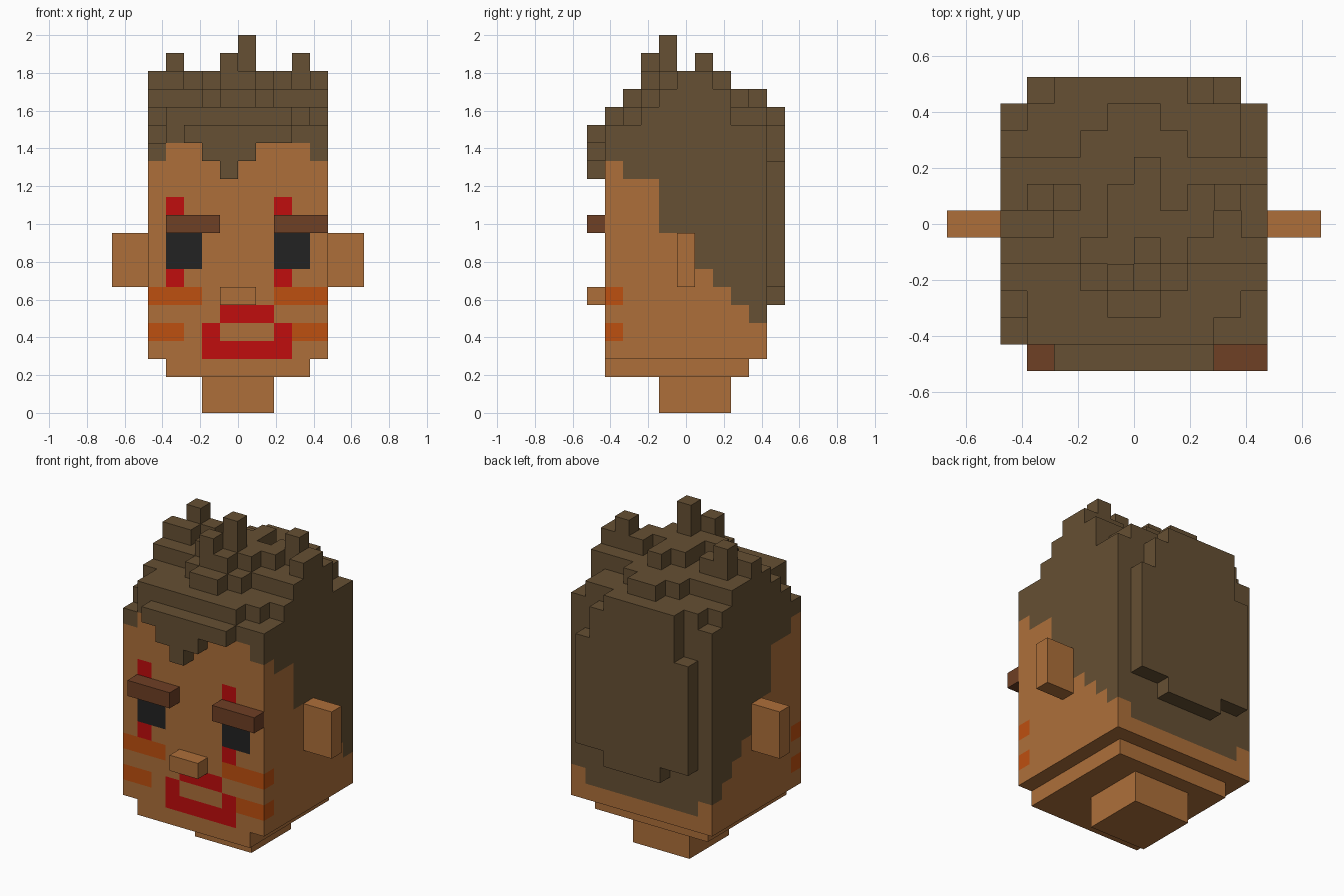
import bpy, bmesh
from mathutils import Vector

cube = bpy.data.objects.get("Cube")
if cube:
    bpy.data.objects.remove(cube, do_unlink=True)

U = 2 / 21          # size of one block
HX, HY = 5, 4.5     # half width and half depth of the head, in blocks


def material(name, r, g, b):
    m = bpy.data.materials.new(name)
    m.use_nodes = True
    m.diffuse_color = (r, g, b, 1)
    m.node_tree.nodes["Principled BSDF"].inputs["Base Color"].default_value = (r, g, b, 1)
    return m


SKIN = material("skin", .42, .159, .042)
HAIR = material("hair_brown", .133, .08, .033)
BROW = material("brow_brown", .156, .05, .018)
RED = material("paint_red", .527, .004, .004)
ORANGE = material("paint_orange", .515, .08, .005)
BLACK = material("eye_black", .016, .016, .016)
PALETTE = [SKIN, HAIR, BROW, RED, ORANGE, BLACK]


def finish(name, bm, mats):
    mesh = bpy.data.meshes.new(name)
    bm.to_mesh(mesh)
    bm.free()
    for m in mats:
        mesh.materials.append(m)
    ob = bpy.data.objects.new(name, mesh)
    bpy.context.collection.objects.link(ob)
    return ob


def box(name, mat, x, y, z):
    """Block spanning three (low, high) ranges, in block units."""
    bm = bmesh.new()
    bmesh.ops.create_cube(bm, size=1)
    for v in bm.verts:
        v.co = Vector([(r[0] + r[1]) / 2 + c * (r[1] - r[0])
                       for r, c in zip((x, y, z), v.co)]) * U
    return finish(name, bm, [mat])


# Column tops of the hair, front row first; "a" is the lowest level
TOPS = ["acccccccbb",
        "bcccddcccb",
        "cccdfedccc",
        "dddeegeddd",
        "eeddeeeede",
        "dfedeedefe",
        "dddddedddd",
        "cccddddccb",
        "bcccddcccb"]
BASE = 3
FRINGE = [14, 15, 15, 14, 13, 14, 15, 15, 15, 14]   # hairline across the forehead
SIDEBURN = [14, 13, 13, 10, 10, 8, 7, 6, 5]         # hairline from front to back

# Painted face marks: colour, x range, z range
MARKS = [(BLACK, -4, -2, 8, 10), (BLACK, 2, 4, 8, 10),
         (RED, -4, -3, 7, 12), (RED, 2, 3, 7, 12),
         (RED, -1, 2, 5, 6), (RED, -2, -1, 3, 5), (RED, 2, 3, 3, 5), (RED, -1, 2, 3, 4),
         (ORANGE, -5, -2, 6, 7), (ORANGE, 2, 5, 6, 7),
         (ORANGE, -5, -3, 4, 5), (ORANGE, 3, 5, 4, 5)]


def height(i, j):
    inside = 0 <= j < len(TOPS) and 0 <= i < len(TOPS[0])
    return 15 + ord(TOPS[j][i]) - ord("a") if inside else BASE


def paint(i, j, k, d):
    """Colour of the head face on block (i, j, k) looking along d."""
    if d[2]:
        return HAIR if d[2] > 0 else SKIN
    if d[1] < 0 and j == 0:
        if k >= FRINGE[i]:
            return HAIR
        for mat, x0, x1, z0, z1 in MARKS:
            if x0 <= i - HX < x1 and z0 <= k < z1:
                return mat
        return SKIN
    if d[1] > 0:
        return HAIR if k >= (5 if i in (0, 9) else 4) else SKIN
    if k >= SIDEBURN[j]:
        return HAIR
    return ORANGE if j == 0 and k in (4, 6) else SKIN


# Head: block columns with only the exposed faces, coloured by position
bm = bmesh.new()


def face(i, j, k, d):
    n = Vector(d)
    a = Vector((d[1], d[2], d[0]))
    b = n.cross(a)
    c = Vector((i + .5 - HX, j + .5 - HY, k + .5)) + n / 2
    quad = [c + (s * a + t * b) / 2 for s, t in ((-1, -1), (1, -1), (1, 1), (-1, 1))]
    f = bm.faces.new([bm.verts.new(p * U) for p in quad])
    f.material_index = PALETTE.index(paint(i, j, k, d))


for j, row in enumerate(TOPS):
    for i in range(len(row)):
        top = height(i, j)
        face(i, j, top - 1, (0, 0, 1))
        face(i, j, BASE, (0, 0, -1))
        for dx, dy in ((1, 0), (-1, 0), (0, 1), (0, -1)):
            for k in range(height(i + dx, j + dy), top):
                face(i, j, k, (dx, dy, 0))
bmesh.ops.remove_doubles(bm, verts=bm.verts, dist=U / 100)
finish("head", bm, PALETTE)

# Jaw and neck
box("jaw", SKIN, (-4, 4), (-4.5, 3.5), (2, 3))
box("neck", SKIN, (-2, 2), (-1.5, 2.5), (0, 2))

# Ears
for side, x in (("right", (-7, -5)), ("left", (5, 7))):
    box(side + "_ear", SKIN, x, (-.5, .5), (7, 10))

# Nose and brows
FRONT = (-5.5, -4.5)
box("nose", SKIN, (-1, 1), FRONT, (6, 7))
box("right_brow", BROW, (-4, -1), FRONT, (10, 11))
box("left_brow", BROW, (2, 5), FRONT, (10, 11))

# Fringe steps down to a point over the forehead
for n, x in enumerate([(-3, 3), (-2, 1), (-1, 0)]):
    box("fringe_step_%d" % n, HAIR, x, FRONT, (15 - n, 16 - n))

# Raised hair at the back, with stepped corners
BACK = (4.5, 5.5)
for name, x, z in [("right_edge", (-4, -3), (7, 14)), ("right", (-3, -2), (7, 17)),
                   ("middle", (-2, 2), (6, 17)), ("left", (2, 3), (7, 16)),
                   ("left_edge", (3, 4), (7, 14))]:
    box("back_hair_" + name, HAIR, x, BACK, z)
